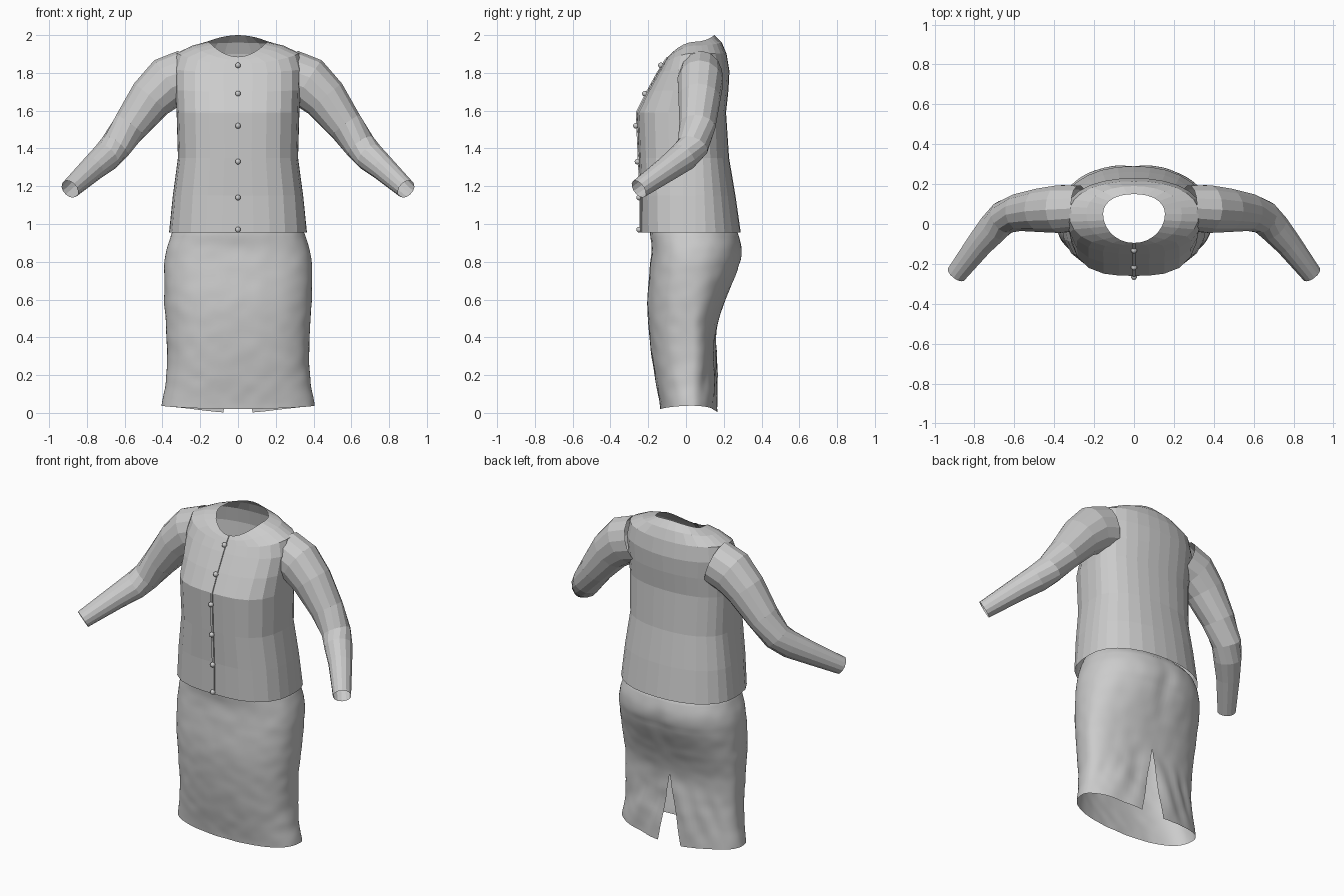
import bpy, bmesh, math
from mathutils import Vector, noise

cube = bpy.data.objects.get("Cube")
if cube:
    bpy.data.objects.remove(cube)

cloth = bpy.data.materials.new("grey cloth")
cloth.use_nodes = True
GREY = (0.6, 0.6, 0.6, 1)
cloth.diffuse_color = GREY
cloth.node_tree.nodes["Principled BSDF"].inputs["Base Color"].default_value = GREY


def finish(name, bm, smooth=False):
    """Turn a bmesh into a named object."""
    bmesh.ops.remove_doubles(bm, verts=bm.verts, dist=0.0005)
    me = bpy.data.meshes.new(name)
    bm.to_mesh(me)
    bm.free()
    me.materials.append(cloth)
    for p in me.polygons:
        p.use_smooth = smooth
    ob = bpy.data.objects.new(name, me)
    bpy.context.collection.objects.link(ob)
    return ob


def loft(bm, rings, closed=True):
    """Bridge equal rings of points with quads."""
    rows = [[bm.verts.new(p) for p in ring] for ring in rings]
    n = len(rows[0])
    for a, b in zip(rows, rows[1:]):
        for i in range(n if closed else n - 1):
            j = (i + 1) % n
            bm.faces.new((a[i], a[j], b[j], b[i]))


def section(t, width, front, back, n_front, n_back, side_y):
    """Point on a rounded body outline; t = 0 is the back, pi the front."""
    s, c = math.sin(t), math.cos(t)
    n = n_back if c > 0 else n_front
    r = (abs(s) ** n + abs(c) ** n) ** (-1 / n)
    depth = back - side_y if c > 0 else side_y - front
    return width * s * r, side_y + depth * c * r


def lerp_table(table, z):
    """Smooth (Catmull-Rom) lookup in rows of (z, values...), z falling."""
    k = 0
    while k < len(table) - 2 and z < table[k + 1][0]:
        k += 1
    p = [table[min(max(k + d, 0), len(table) - 1)] for d in (-1, 0, 1, 2)]
    u = (z - p[1][0]) / (p[2][0] - p[1][0])
    return [b + 0.5 * u * (c - a + u * (2*a - 5*b + 4*c - d + u * (3*(b - c) + d - a)))
            for a, b, c, d in zip(*(row[1:] for row in p))]


# Jacket body: half width, front y, back y, front z, side z, back z, front roundness
BODY = [
    (.365, -.24, .29, .955, .955, .955, 2.8),
    (.345, -.24, .262, 1.15, 1.15, 1.15, 3),
    (.318, -.25, .228, 1.35, 1.35, 1.35, 3),
    (.325, -.26, .212, 1.59, 1.59, 1.59, 3),
    (.332, -.205, .225, 1.70, 1.71, 1.71, 2.8),
    (.342, -.15, .23, 1.80, 1.82, 1.81, 2.5),
    (.325, -.122, .215, 1.845, 1.905, 1.90, 2.3),
    (.24, -.108, .19, 1.868, 1.945, 1.96, 2.2),
    (.155, -.095, .15, 1.885, 1.965, 2.0, 2),
]
SIDES = 28
rings = []
for w, f, b, zf, zs, zb, n in BODY:
    ring = []
    for i in range(SIDES):
        t = 2 * math.pi * i / SIDES
        x, y = section(t, w, f, b, n, 2.2, 0.05)
        c = math.cos(t)
        ring.append((x, y, zs + (zb - zs if c > 0 else zf - zs) * c * c))
    rings.append(ring)
bm = bmesh.new()
loft(bm, rings)
finish("jacket_body", bm)

# Sleeves: centre, radius across the arm, radius front to back
ARM = [
    ((.27, .08, 1.785), .14, .115),
    ((.37, .075, 1.75), .138, .122),
    ((.46, .07, 1.665), .120, .112),
    ((.57, .06, 1.52), .095, .096),
    ((.65, .035, 1.41), .083, .085),
    ((.70, -.015, 1.355), .079, .08),
    ((.77, -.095, 1.295), .068, .068),
    ((.89, -.25, 1.185), .052, .052),
]
for side, name in ((1, "left_sleeve"), (-1, "right_sleeve")):
    rings = []
    for k, (c, up_r, side_r) in enumerate(ARM):
        ahead = Vector(ARM[min(k + 1, len(ARM) - 1)][0])
        tan = (ahead - Vector(ARM[max(k - 1, 0)][0])).normalized()
        across = Vector((0, 0, 1)).cross(tan).normalized()
        up = tan.cross(across)
        ring = []
        for i in range(14):
            t = 2 * math.pi * i / 14
            p = Vector(c) + up * up_r * math.cos(t) + across * side_r * math.sin(t)
            ring.append((side * p.x, p.y, p.z))
        rings.append(ring[::side])
    bm = bmesh.new()
    loft(bm, rings)
    bmesh.ops.recalc_face_normals(bm, faces=bm.faces)
    finish(name, bm)


def front_y(z):
    """Depth of the jacket's centre front at height z."""
    for a, b in zip(BODY, BODY[1:]):
        if z <= b[3]:
            return a[1] + (b[1] - a[1]) * (z - a[3]) / (b[3] - a[3])
    return BODY[-1][1]


# Raised front closure strip
heights = [row[3] for row in BODY]
bm = bmesh.new()
loft(bm, [[(x, front_y(z) + y, z) for x, y in
           ((-.009, .004), (-.007, -.006), (.007, -.006), (.009, .004))] for z in heights], False)
finish("front_closure", bm)

# Buttons
for k, z in enumerate((.97, 1.14, 1.33, 1.52, 1.69, 1.84)):
    bm = bmesh.new()
    bmesh.ops.create_uvsphere(bm, u_segments=10, v_segments=6, radius=.015)
    bmesh.ops.translate(bm, verts=bm.verts, vec=(0, front_y(z) - .008, z))
    finish(f"button_{k + 1}", bm, True)

# Skirt: height, half width, front y, back y
SKIRT = [
    (.985, .335, -.185, .25),
    (.95, .352, -.188, .278),
    (.87, .378, -.182, .298),
    (.78, .390, -.19, .283),
    (.60, .390, -.204, .212),
    (.45, .382, -.198, .163),
    (.30, .376, -.182, .158),
    (.15, .385, -.158, .163),
    (.02, .405, -.135, .165),
]
ROWS, COLS, VENT = 56, 96, .43
rings = []
for r in range(ROWS + 1):
    z = .985 - .965 * r / ROWS
    w, f, b = lerp_table(SKIRT, z)
    gap = .2 * max(0, (VENT - z) / VENT)
    ring = []
    for i in range(COLS + 1):
        t = gap + (2 * math.pi - 2 * gap) * i / COLS
        x, y = section(t, w, f, b, 2.5, 2.2, .03)
        c = math.cos(t)
        # cleft at the seat, creases low on the sides and back
        y -= .012 * math.exp(-(x / .05) ** 2) * math.exp(-((z - .78) / .15) ** 2) * (c > 0)
        low = max(0, 1 - abs(z - .2) / .25) * max(0, c + .35)
        crease = noise.noise(Vector((x * 9, y * 9, z * 5 + abs(x) * 8)))
        push = .016 * low * crease + .003 * noise.noise(Vector((x, y, z)) * 14)
        hem = max(0, 1 - (z - .02) / .2)
        lift = hem * (.018 * abs(math.sin(t)) ** 2 - .02 * max(0, c) ** 6)
        ring.append((x + push * math.sin(t), y + push * c, z + lift))
    rings.append(ring)
bm = bmesh.new()
loft(bm, rings, False)
bmesh.ops.recalc_face_normals(bm, faces=bm.faces)
finish("skirt", bm, True)
